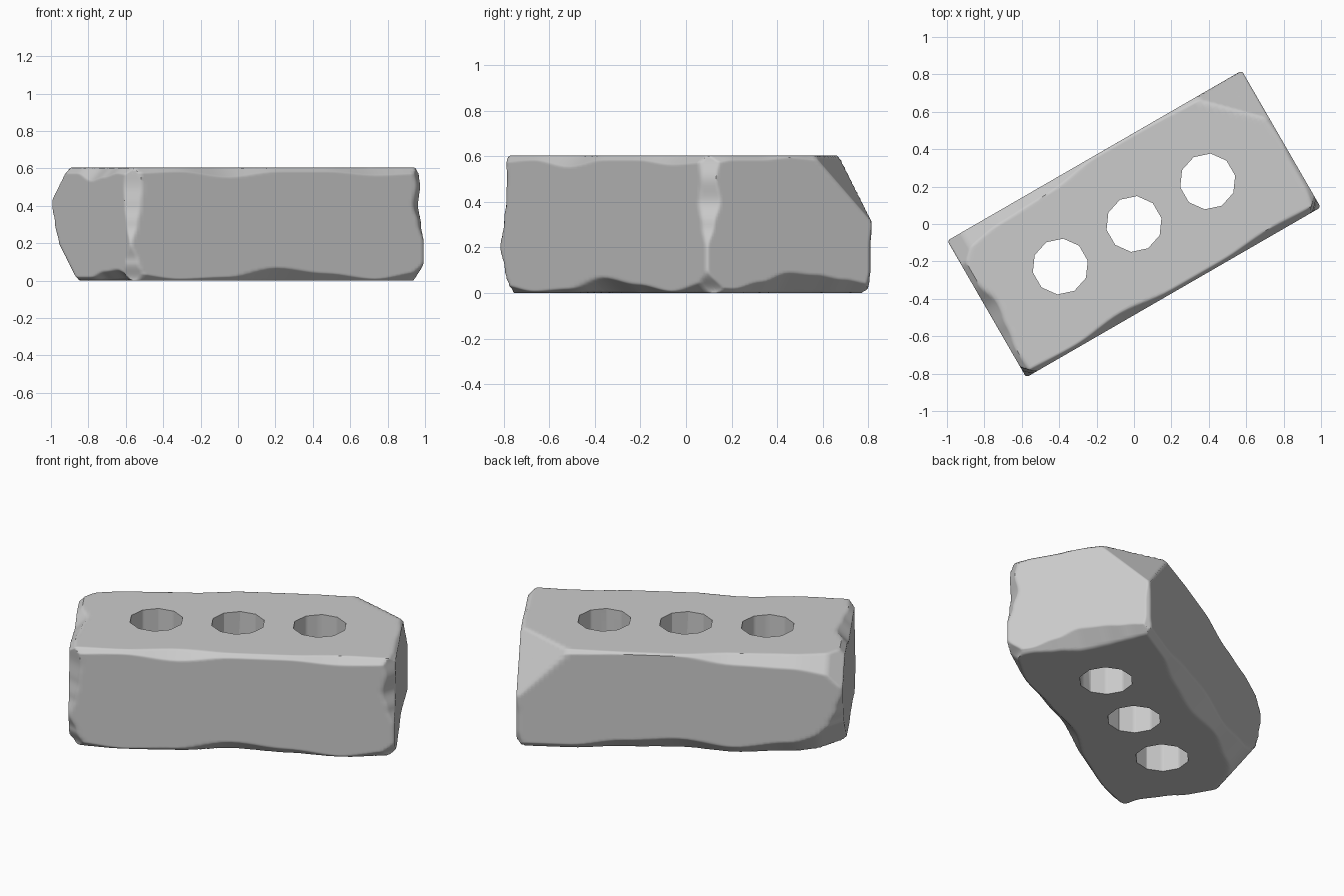
import bpy
import bmesh
import math
from mathutils import Vector

if "Cube" in bpy.data.objects:
    bpy.data.objects.remove(bpy.data.objects["Cube"], do_unlink=True)

HALF = Vector((0.909, 0.422, 0.302))
TURN = math.radians(30)

# Chip widths in hundredths, evenly spaced along each edge.
# Key: edge axis, then the signs of the other two axes.
CHIPS = {
    (0, -1, 1): (3, 2, 5, 2, 2, 4, 3),
    (0, -1, -1): (4, 1, 2, 7, 4, 1, 5),
    (0, 1, 1): (10, 6, 5, 1, 1, 2, 10),
    (0, 1, -1): (18, 9, 5, 9, 7, 3, 3),
    (1, -1, 1): (4, 3, 5, 7, 3, 3, 8),
    (1, -1, -1): (3, 6, 5, 2, 2, 6, 14),
    (1, 1, 1): (4, 2, 2, 1, 2, 5, 16),
    (1, 1, -1): (3, 2, 5, 9, 8, 6, 4),
    (2, -1, -1): (10, 5, 1, 4, 6, 7, 6),
    (2, 1, -1): (10, 1, 1, 4, 7, 5, 7),
    (2, -1, 1): (18, 14, 8, 4, 1, 2, 10),
    (2, 1, 1): (4, 2, 2, 1, 2, 6, 20),
}
# Larger broken corners
CORNERS = {(1, 1, 1): 0.30, (-1, 1, -1): 0.28, (-1, 1, 1): 0.18}


def width_at(widths, t):
    """Smoothly blended chip width at t from 0 to 1."""
    s = min(max(t, 0), 1) * (len(widths) - 1)
    i = min(int(s), len(widths) - 2)
    f = s - i
    f = f * f * (3 - 2 * f)
    return (widths[i] * (1 - f) + widths[i + 1] * f) / 100


def shave(co, axes, signs, width):
    """Push a point in to the slanted plane across an edge or corner."""
    gap = width - sum(HALF[a] - s * co[a] for a, s in zip(axes, signs))
    if gap > 0:
        for a, s in zip(axes, signs):
            co[a] -= s * gap / len(axes)


# Brick body: fine grid, denser towards the edges, then chipped
bm = bmesh.new()
bmesh.ops.create_cube(bm, size=2)
bmesh.ops.subdivide_edges(bm, edges=bm.edges[:], cuts=55, use_grid_fill=True)
for v in bm.verts:
    co = Vector([h * (0.4 * u + 0.6 * math.sin(u * math.pi / 2))
                 for h, u in zip(HALF, v.co)])
    for (axis, s1, s2), widths in CHIPS.items():
        t = (co[axis] / HALF[axis] + 1) / 2
        others = [a for a in range(3) if a != axis]
        shave(co, others, (s1, s2), width_at(widths, t))
    for signs, width in CORNERS.items():
        shave(co, range(3), signs, width)
    v.co = co
mesh = bpy.data.meshes.new("brick_body")
bm.to_mesh(mesh)
bm.free()
brick = bpy.data.objects.new("brick_body", mesh)
bpy.context.collection.objects.link(brick)

# Three ten-sided through holes
cutters = []
for i in (-1, 0, 1):
    bpy.ops.mesh.primitive_cylinder_add(vertices=10, radius=0.15, depth=2,
                                        location=(i * 0.455, 0, 0))
    cutter = bpy.context.object
    cutter.name = "hole_cutter"
    cutter.hide_render = True
    cutters.append(cutter)
    cut = brick.modifiers.new("hole", 'BOOLEAN')
    cut.operation = 'DIFFERENCE'
    cut.solver = 'EXACT'
    cut.object = cutter

bpy.ops.object.select_all(action='DESELECT')
brick.select_set(True)
bpy.context.view_layer.objects.active = brick
for name in [m.name for m in brick.modifiers]:
    bpy.ops.object.modifier_apply(modifier=name)
for cutter in cutters:
    bpy.data.objects.remove(cutter, do_unlink=True)

# Colour
grey = bpy.data.materials.new("brick_grey")
grey.use_nodes = True
colour = (0.6, 0.6, 0.6, 1)
grey.diffuse_color = colour
grey.node_tree.nodes["Principled BSDF"].inputs["Base Color"].default_value = colour
brick.data.materials.clear()
brick.data.materials.append(grey)

# Pose and shading
brick.location = (0, 0, HALF.z)
brick.rotation_euler = (0, 0, TURN)
bpy.ops.object.shade_smooth_by_angle(angle=math.radians(42))
